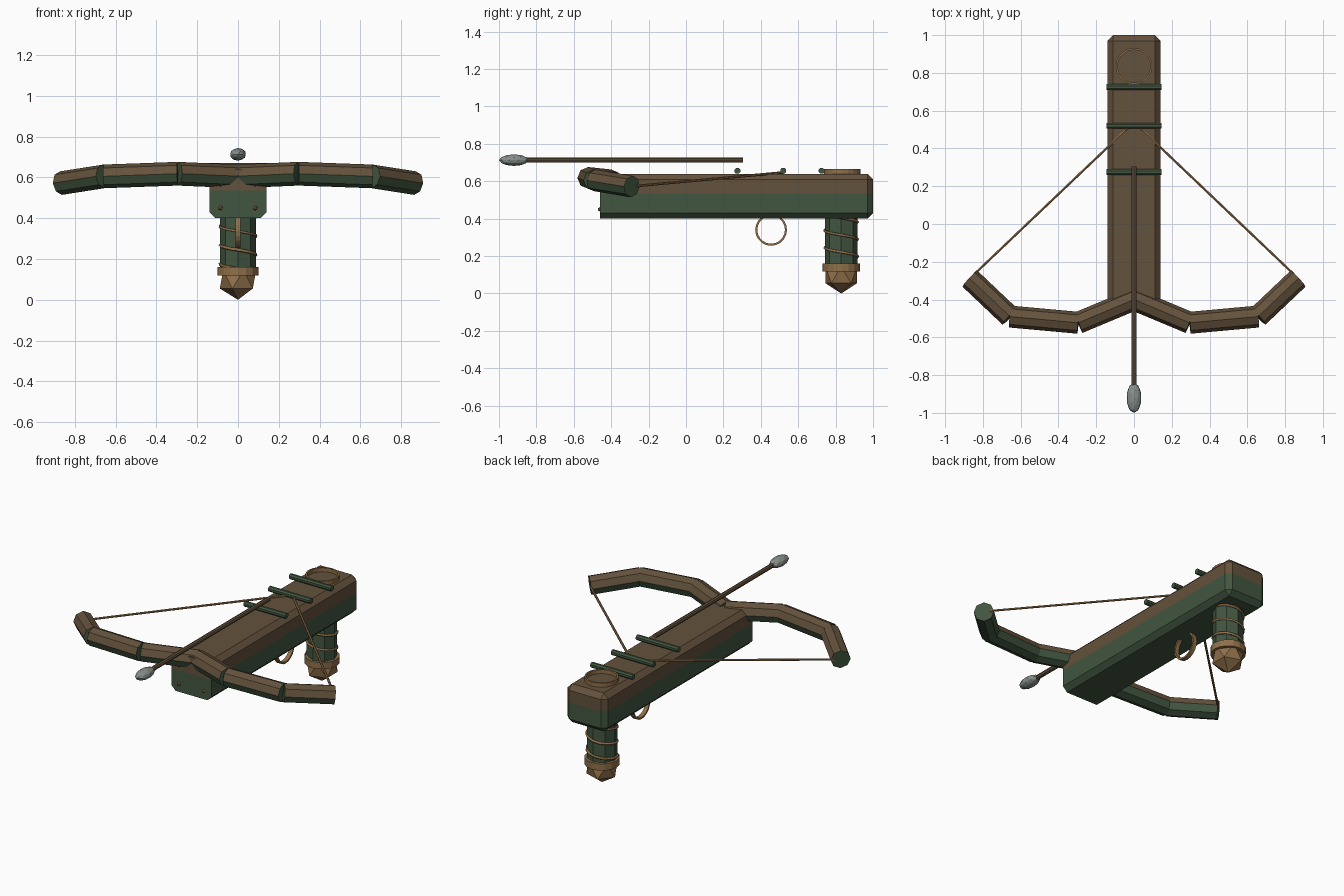
import bpy, bmesh, math
from mathutils import Vector, Matrix

if "Cube" in bpy.data.objects:
    bpy.data.objects.remove(bpy.data.objects["Cube"])


def srgb(r, g, b):
    return tuple((c / 255 / 12.92) if c < 11 else ((c / 255 + 0.055) / 1.055) ** 2.4 for c in (r, g, b)) + (1,)


def material(name, *rgb):
    m = bpy.data.materials.new(name)
    m.diffuse_color = srgb(*rgb)
    m.use_nodes = True
    m.node_tree.nodes["Principled BSDF"].inputs["Base Color"].default_value = m.diffuse_color
    return m


brown = material("brown wood", 100, 82, 60)
green = material("dark green", 66, 86, 64)
tan = material("tan leather", 144, 112, 74)
steel = material("grey steel", 136, 143, 138)


def finish(name, bm, *mats):
    bmesh.ops.recalc_face_normals(bm, faces=bm.faces)
    me = bpy.data.meshes.new(name)
    bm.to_mesh(me)
    bm.free()
    for m in mats:
        me.materials.append(m)
    ob = bpy.data.objects.new(name, me)
    bpy.context.collection.objects.link(ob)
    return ob


def rod(name, a, b, r, sides, *mats, turn=0.0):
    """Cylinder from a to b; a second material goes on downward faces and caps."""
    a, b = Vector(a), Vector(b)
    d = (b - a).normalized()
    side = d.cross(Vector((0, 0, 1)))
    side = side.normalized() if side.length > 1e-4 else Vector((1, 0, 0))
    up = side.cross(d)
    rot = Matrix((side, up, d)).transposed().to_4x4()
    bm = bmesh.new()
    bmesh.ops.create_cone(bm, cap_ends=True, segments=sides, radius1=r, radius2=r, depth=(b - a).length,
                          matrix=Matrix.Translation((a + b) / 2) @ rot @ Matrix.Rotation(turn, 4, 'Z'))
    bmesh.ops.recalc_face_normals(bm, faces=bm.faces)
    if len(mats) > 1:
        for f in bm.faces:
            f.material_index = 0 if f.normal.z > 0.12 and abs(f.normal.dot(d)) < 0.9 else 1
    return finish(name, bm, *mats)


def band(name, centre, r_out, r_in, width, sides, mat, axis='Z'):
    """Flat hoop made by spinning a rectangle."""
    h = width / 2
    rot = Matrix.Rotation(math.pi / 2, 4, 'Y') if axis == 'X' else Matrix()
    bm = bmesh.new()
    rings = []
    for i in range(sides):
        t = 2 * math.pi * i / sides
        rings.append([bm.verts.new(Vector(centre) + rot @ Vector((r * math.cos(t), r * math.sin(t), z)))
                      for r, z in ((r_out, -h), (r_out, h), (r_in, h), (r_in, -h))])
    for i in range(sides):
        p, q = rings[i], rings[(i + 1) % sides]
        for k in range(4):
            bm.faces.new((p[k], p[(k + 1) % 4], q[(k + 1) % 4], q[k]))
    return finish(name, bm, mat)


def ball(name, centre, scale, sub, mat):
    bm = bmesh.new()
    bmesh.ops.create_icosphere(bm, subdivisions=sub, radius=1,
                               matrix=Matrix.Translation(centre) @ Matrix.Diagonal((*scale, 1)))
    return finish(name, bm, mat)


# Stock: chamfered beam with a square front, brown on top and green below
bm = bmesh.new()
bmesh.ops.create_cube(bm, size=1, matrix=Matrix.Translation((0, 0.27, 0.52)) @ Matrix.Diagonal((0.28, 1.46, 0.24, 1)))
edges = [e for e in bm.edges if max(v.co.y for v in e.verts) > 0]
bmesh.ops.bevel(bm, geom=edges, offset=0.03, segments=1, affect='EDGES')
bmesh.ops.bisect_plane(bm, geom=bm.verts[:] + bm.edges[:] + bm.faces[:],
                       plane_co=(0, 0, 0.535), plane_no=(0, 0, 1))
for f in bm.faces:
    f.material_index = 0 if f.calc_center_median().z > 0.535 else 1
finish("stock", bm, brown, green)

# Bow limbs, strings and front studs on both sides
limb = [(0, -0.40, 0.605), (0.295, -0.523, 0.618), (0.657, -0.49, 0.605), (0.868, -0.29, 0.572)]
for s, label in ((1, "right"), (-1, "left")):
    pts = [(s * x, y, z) for x, y, z in limb]
    for i in range(3):
        rod(f"{label}_bow_limb_{i + 1}", pts[i], pts[i + 1], 0.058, 8, brown, green)
    rod(f"{label}_bow_string", (s * 0.845, -0.265, 0.575), (s * 0.02, 0.52, 0.647), 0.007, 6, tan)
    for z in (0.45, 0.567):
        ball(f"{label}_stud", (s * 0.085, -0.46, z), (0.012, 0.012, 0.012), 1, tan)

# Cross bars on top of the stock
for y in (0.275, 0.52, 0.725):
    rod("cross_bar", (-0.145, y, 0.656), (0.145, y, 0.656), 0.017, 8, green, turn=math.pi / 8)

# Bolt
rod("bolt_shaft", (0, -0.86, 0.713), (0, 0.305, 0.713), 0.014, 8, brown)
ball("bolt_head", (0, -0.92, 0.713), (0.04, 0.08, 0.031), 2, steel)

# Grip with collar, pommel, top ring and trigger ring
rod("grip", (0, 0.83, 0.12), (0, 0.83, 0.42), 0.088, 8, green)
rod("grip_collar", (0, 0.83, 0.118), (0, 0.83, 0.16), 0.101, 16, tan)
ball("pommel", (0, 0.83, 0.1), (0.1, 0.1, 0.1), 1, tan)
band("top_ring", (0, 0.835, 0.65), 0.097, 0.087, 0.03, 20, tan)
band("trigger_ring", (0, 0.455, 0.34), 0.085, 0.074, 0.026, 20, tan, 'X')

# Cord wound around the grip
cu = bpy.data.curves.new("grip_cord", 'CURVE')
cu.dimensions = '3D'
cu.bevel_depth = 0.008
cu.bevel_resolution = 0
sp = cu.splines.new('POLY')
n = 44
sp.points.add(n)
for i in range(n + 1):
    t = 2 * math.pi * i / 16
    sp.points[i].co = (0.088 * math.cos(t), 0.83 + 0.088 * math.sin(t), 0.405 - 0.092 * i / 16, 1)
cu.materials.append(tan)
bpy.context.collection.objects.link(bpy.data.objects.new("grip_cord", cu))
